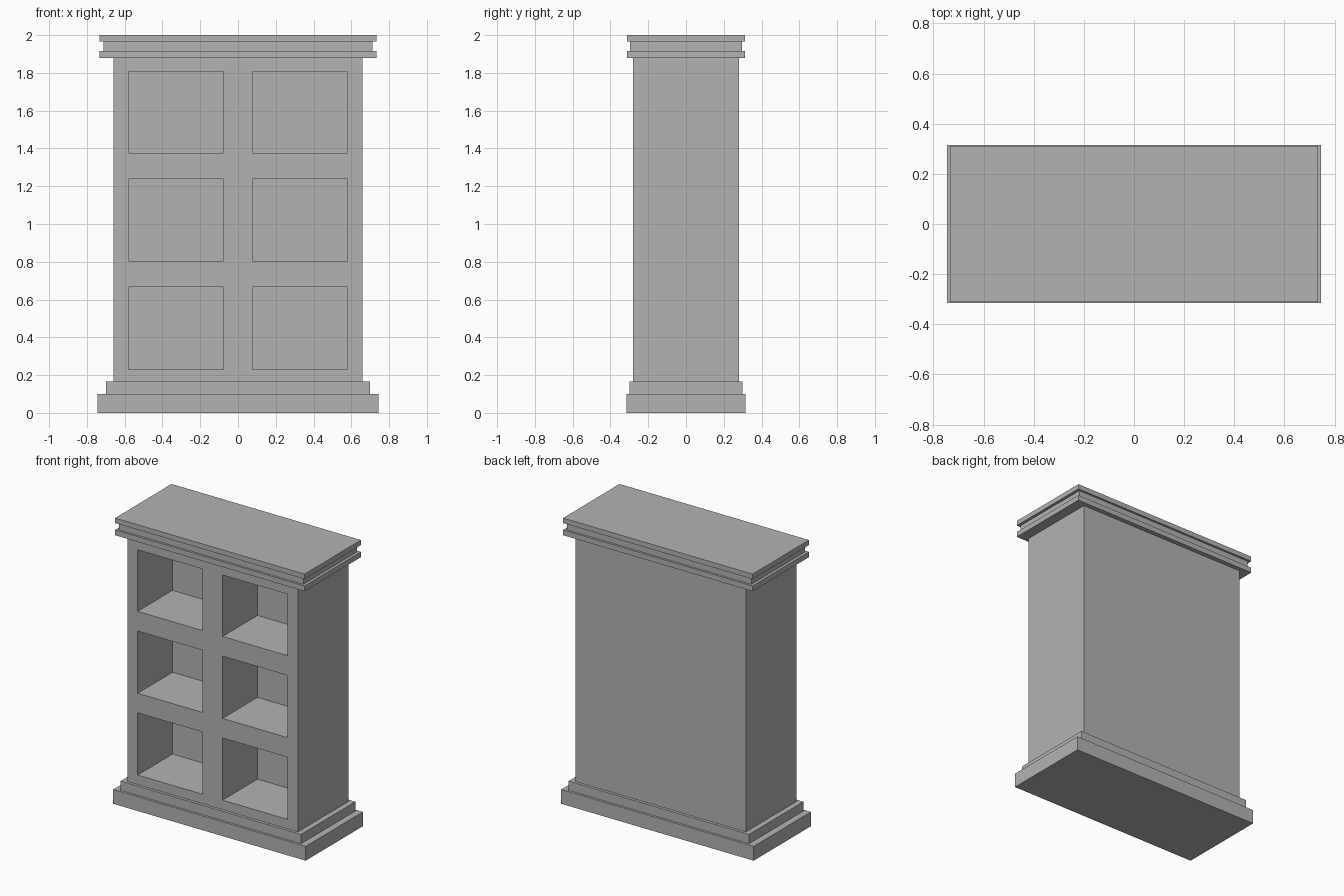
import bpy
import bmesh
from mathutils import Vector, Matrix

cube = bpy.data.objects.get("Cube")
if cube:
    bpy.data.objects.remove(cube, do_unlink=True)

# Single grey finish
GREY = (0.45, 0.45, 0.45, 1.0)
grey = bpy.data.materials.new("plain_grey")
grey.use_nodes = True
grey.diffuse_color = GREY
grey.node_tree.nodes["Principled BSDF"].inputs["Base Color"].default_value = GREY


def box_mesh(half_x, half_y, z0, z1):
    bm = bmesh.new()
    size = Matrix.Diagonal((2 * half_x, 2 * half_y, z1 - z0, 1))
    place = Matrix.Translation((0, 0, (z0 + z1) / 2))
    bmesh.ops.create_cube(bm, size=1, matrix=place @ size)
    return bm


def finish(name, bm):
    mesh = bpy.data.meshes.new(name)
    bmesh.ops.recalc_face_normals(bm, faces=bm.faces[:])
    bm.to_mesh(mesh)
    bm.free()
    mesh.materials.append(grey)
    obj = bpy.data.objects.new(name, mesh)
    bpy.context.collection.objects.link(obj)
    return obj


# Stepped plinth and cornice slabs: half width, half depth, bottom, top
slabs = {
    "plinth": (0.745, 0.316, 0.0, 0.1),
    "plinth_step": (0.698, 0.30, 0.1, 0.165),
    "cornice_lower": (0.733, 0.312, 1.88, 1.917),
    "cornice_neck": (0.713, 0.297, 1.917, 1.965),
    "cornice_top": (0.733, 0.312, 1.965, 2.0),
}
for name, dims in slabs.items():
    finish(name, box_mesh(*dims))

# Case: cut the front face along the compartment edges
HALF_X, HALF_Y = 0.66, 0.28
COLUMNS = [(-0.58, -0.077), (0.077, 0.58)]
ROWS = [(0.231, 0.666), (0.803, 1.238), (1.376, 1.806)]
COMPARTMENT_DEPTH = 0.385

bm = box_mesh(HALF_X, HALF_Y, 0.165, 1.88)


def front_faces():
    return [f for f in bm.faces if abs(f.calc_center_median().y + HALF_Y) < 1e-4]


def cut_front(point, normal):
    faces = front_faces()
    geom = set(faces)
    for f in faces:
        geom.update(f.edges)
        geom.update(f.verts)
    bmesh.ops.bisect_plane(bm, geom=list(geom), plane_co=point, plane_no=normal)


for span in COLUMNS:
    for x in span:
        cut_front(Vector((x, 0, 0)), Vector((1, 0, 0)))
for span in ROWS:
    for z in span:
        cut_front(Vector((0, 0, z)), Vector((0, 0, 1)))


def in_span(value, spans):
    return any(a < value < b for a, b in spans)


# Push the compartments back into the case
cells = [f for f in front_faces()
         if in_span(f.calc_center_median().x, COLUMNS)
         and in_span(f.calc_center_median().z, ROWS)]
backs = bmesh.ops.extrude_discrete_faces(bm, faces=cells)["faces"]
back_verts = list({v for f in backs for v in f.verts})
bmesh.ops.translate(bm, verts=back_verts, vec=(0, COMPARTMENT_DEPTH, 0))
finish("bookcase_body", bm)
